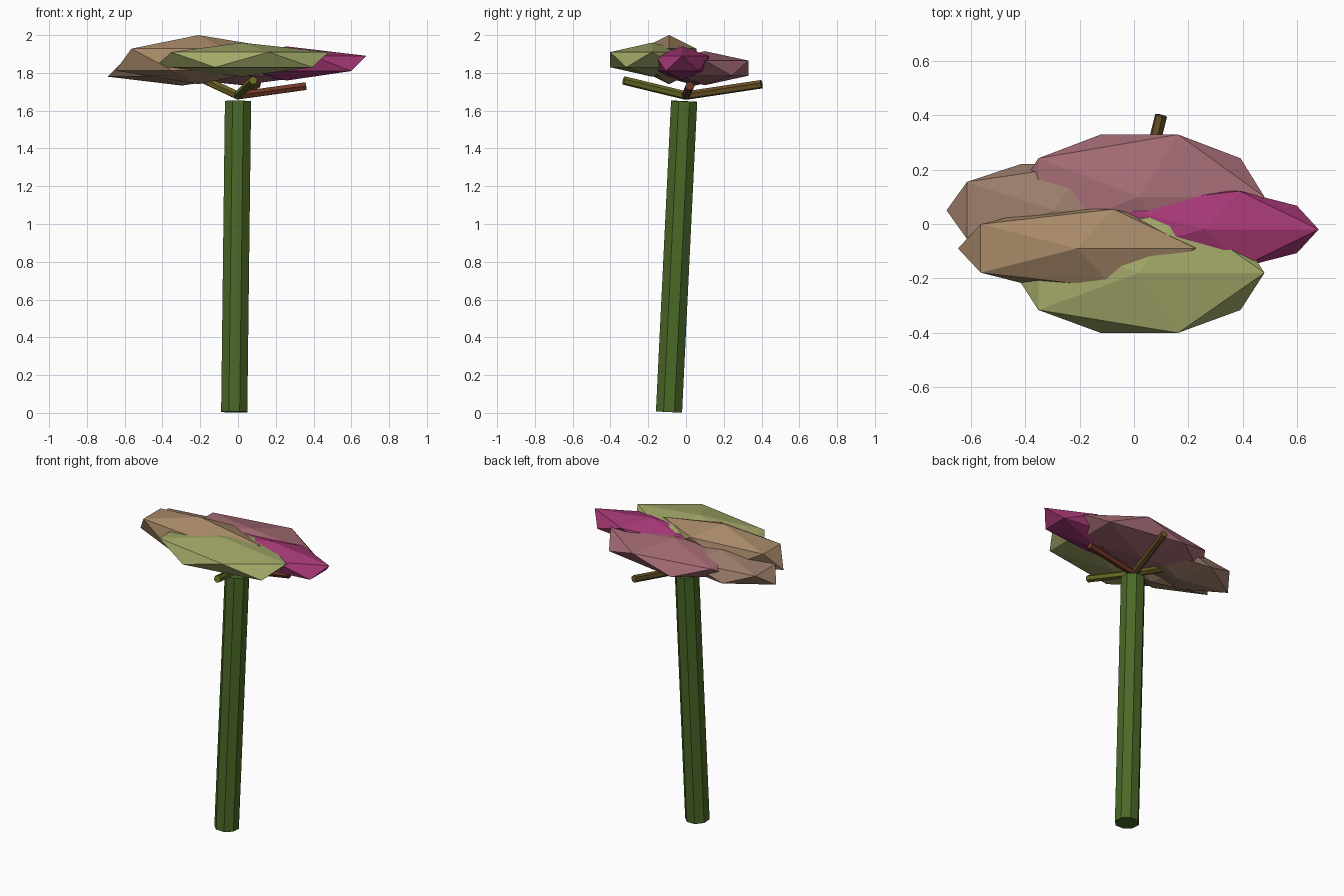
import bpy
from mathutils import Vector, Matrix

if "Cube" in bpy.data.objects:
    bpy.data.objects.remove(bpy.data.objects["Cube"])


def finish(name, color):
    ob = bpy.context.object
    ob.name = name
    mat = bpy.data.materials.new(name + "_colour")
    mat.diffuse_color = (*color, 1)
    mat.use_nodes = True
    mat.node_tree.nodes["Principled BSDF"].inputs["Base Color"].default_value = mat.diffuse_color
    ob.data.materials.append(mat)
    return ob


def rod(name, start, end, radius, sides, color, spin=0.0):
    """Flat-sided prism running between two points."""
    a, b = Vector(start), Vector(end)
    bpy.ops.mesh.primitive_cylinder_add(vertices=sides, radius=radius, depth=(b - a).length)
    ob = finish(name, color)
    ob.data.transform(Matrix.Rotation(spin, 4, 'Z'))
    tilt = Vector((0, 0, 1)).rotation_difference(b - a)
    ob.data.transform(Matrix.Translation((a + b) / 2) @ tilt.to_matrix().to_4x4())


def leaf_clump(name, center, radii, color):
    """Flattened 20-sided ball."""
    bpy.ops.mesh.primitive_ico_sphere_add(subdivisions=1, radius=1)
    ob = finish(name, color)
    ob.data.transform(Matrix.Translation(center) @ Matrix.Diagonal((*radii, 1)))


# Leaning trunk
rod("trunk", (-0.02, -0.09, 0.005), (0, -0.01, 1.65), 0.075, 8, (0.07, 0.14, 0.02), 0.3927)

# Branches fanning out above the trunk
fork = (0, 0, 1.68)
rod("front_branch", fork, (0.08, -0.33, 1.76), 0.023, 6, (0.15, 0.16, 0.02))
rod("back_branch", fork, (0.10, 0.40, 1.74), 0.023, 6, (0.14, 0.08, 0.02))
rod("right_branch", fork, (0.36, 0.02, 1.73), 0.023, 6, (0.16, 0.04, 0.02))
rod("left_branch", fork, (-0.32, 0.06, 1.83), 0.023, 6, (0.15, 0.12, 0.02))

# Overlapping flat canopy clumps
leaf_clump("front_leaves", (0.02, -0.18, 1.87), (0.515, 0.26, 0.09), (0.36, 0.39, 0.14))
leaf_clump("back_leaves", (0.02, 0.10, 1.825), (0.515, 0.27, 0.09), (0.38, 0.15, 0.18))
leaf_clump("right_leaves", (0.26, -0.02, 1.85), (0.47, 0.166, 0.09), (0.38, 0.04, 0.18))
leaf_clump("left_back_leaves", (-0.297, 0.05, 1.818), (0.44, 0.20, 0.085), (0.34, 0.21, 0.15))
leaf_clump("left_front_leaves", (-0.21, -0.09, 1.87), (0.49, 0.17, 0.13), (0.39, 0.25, 0.14))
